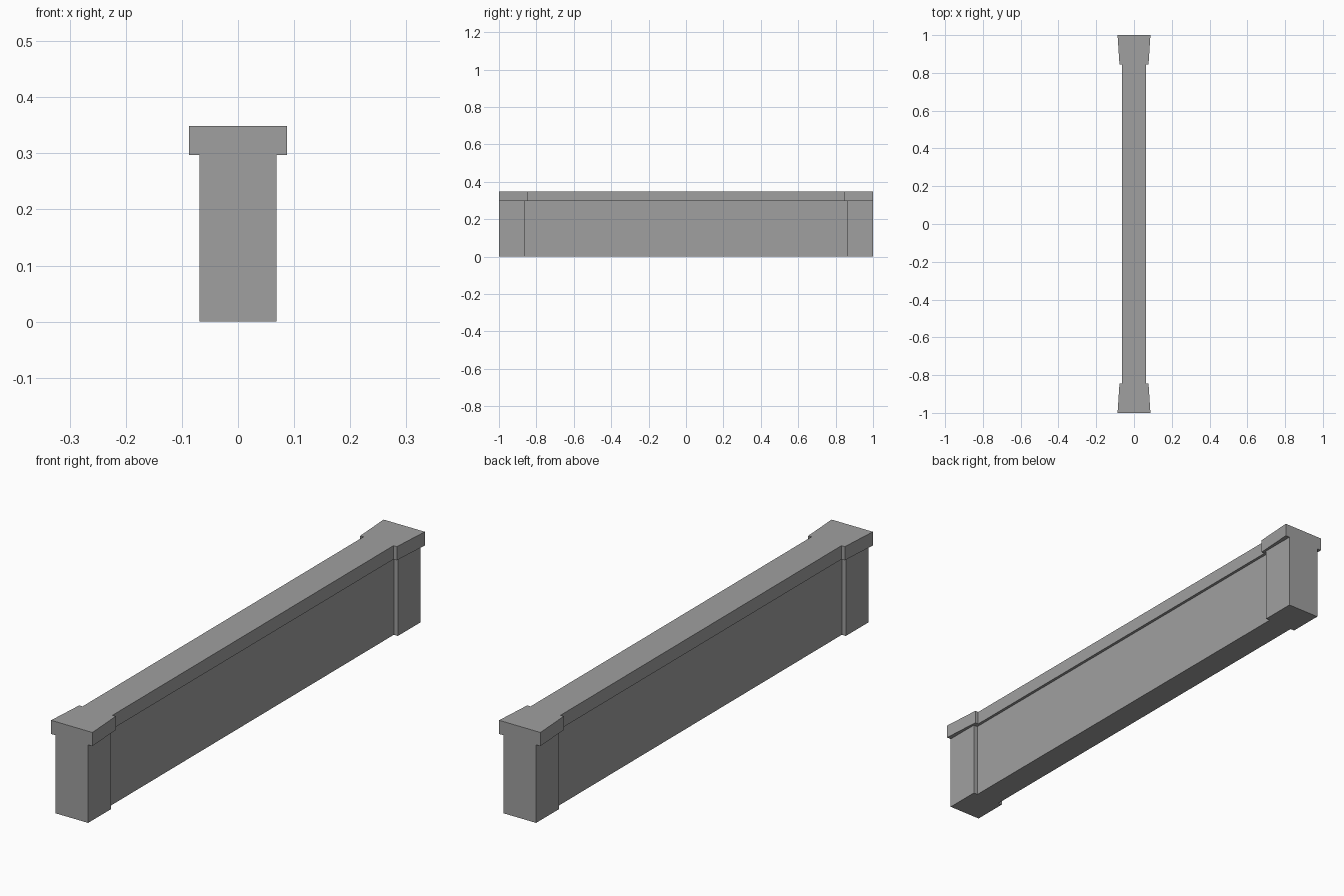
import bpy, bmesh

if "Cube" in bpy.data.objects:
    bpy.data.objects.remove(bpy.data.objects["Cube"])

# One flat stone colour
stone = bpy.data.materials.new("grey stone")
stone.diffuse_color = (0.35, 0.35, 0.35, 1)
stone.use_nodes = True
stone.node_tree.nodes["Principled BSDF"].inputs["Base Color"].default_value = stone.diffuse_color


def outline(mid, inner, outer, y):
    """Plan outline: slim middle with a wider block at both ends."""
    right = [(outer, -1), (inner, -y), (mid, -y), (mid, y), (inner, y), (outer, 1)]
    return right + [(-px, -py) for px, py in right]


body = outline(0.052, 0.069, 0.069, 0.863)   # wall with end posts
cap = outline(0.063, 0.077, 0.087, 0.845)    # coping with flared post caps

bm = bmesh.new()
levels = [(body, 0), (body, 0.297), (cap, 0.297), (cap, 0.349)]
loops = [[bm.verts.new((x, y, z)) for x, y in prof] for prof, z in levels]
n = len(body)

# Underside and top
bm.faces.new(loops[0][::-1])
bm.faces.new(loops[-1])

# Sides and coping ledge; each end is a single flat T-shaped face
for i in range(n):
    j = (i + 1) % n
    if i in (5, 11):
        bm.faces.new([l[j] for l in loops] + [l[i] for l in reversed(loops)])
    else:
        for a, b in zip(loops, loops[1:]):
            bm.faces.new((a[i], a[j], b[j], b[i]))

bmesh.ops.recalc_face_normals(bm, faces=bm.faces[:])
mesh = bpy.data.meshes.new("parapet_wall")
bm.to_mesh(mesh)
bm.free()
mesh.materials.append(stone)
wall = bpy.data.objects.new("parapet_wall", mesh)
bpy.context.collection.objects.link(wall)
